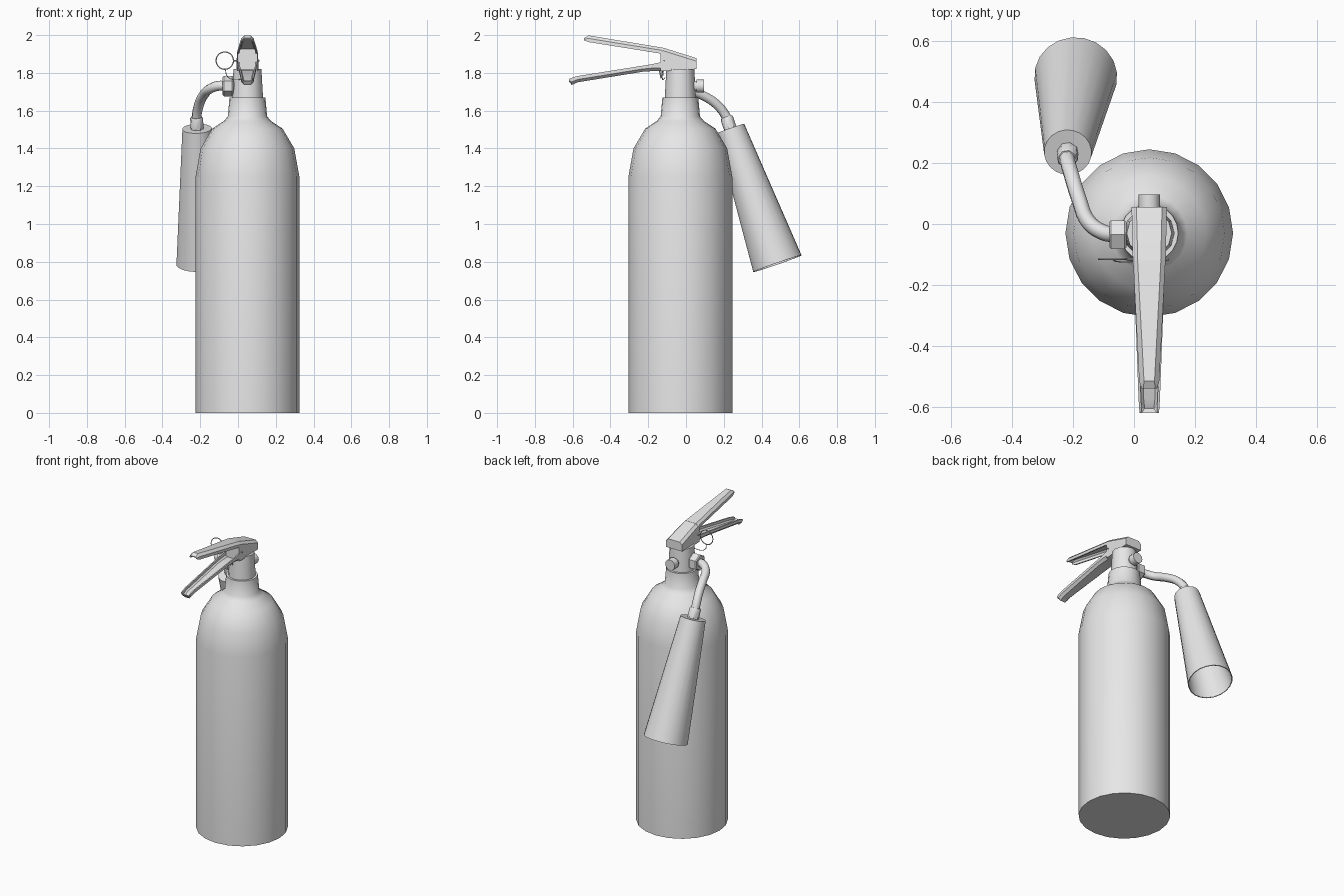
import bpy, bmesh, math
from mathutils import Vector

cube = bpy.data.objects.get("Cube")
if cube:
    bpy.data.objects.remove(cube, do_unlink=True)

grey = bpy.data.materials.new("light_grey")
grey.use_nodes = True
grey.diffuse_color = (0.8, 0.8, 0.8, 1)
grey.node_tree.nodes["Principled BSDF"].inputs["Base Color"].default_value = (0.8, 0.8, 0.8, 1)


def loft(name, rings, angle=40):
    """Skin a row of equal point loops and cap both ends."""
    bm = bmesh.new()
    loops = [[bm.verts.new(p) for p in ring] for ring in rings]
    n = len(loops[0])
    for a, b in zip(loops, loops[1:]):
        for i in range(n):
            j = (i + 1) % n
            bm.faces.new((a[i], a[j], b[j], b[i]))
    bm.faces.new(loops[0])
    bm.faces.new(loops[-1])
    bmesh.ops.recalc_face_normals(bm, faces=bm.faces)
    mesh = bpy.data.meshes.new(name)
    bm.to_mesh(mesh)
    bm.free()
    mesh.materials.append(grey)
    mesh.polygons.foreach_set("use_smooth", [True] * len(mesh.polygons))
    mesh.set_sharp_from_angle(angle=math.radians(angle))
    obj = bpy.data.objects.new(name, mesh)
    bpy.context.collection.objects.link(obj)
    return obj


def turned(name, origin, axis, profile, sides):
    """Round part: profile is (distance along axis, radius)."""
    turn = Vector((0, 0, 1)).rotation_difference(Vector(axis))
    rings = []
    for d, r in profile:
        rings.append([Vector(origin) + turn @ Vector((r * math.cos(a), r * math.sin(a), d))
                      for a in (math.tau * i / sides for i in range(sides))])
    return loft(name, rings)


def wire(name, points, radius):
    curve = bpy.data.curves.new(name, "CURVE")
    curve.dimensions = "3D"
    curve.bevel_depth = radius
    curve.bevel_resolution = 2
    curve.resolution_u = 5
    curve.use_fill_caps = True
    spline = curve.splines.new("BEZIER")
    spline.bezier_points.add(len(points) - 1)
    for bp, p in zip(spline.bezier_points, points):
        bp.co = p
        bp.handle_left_type = bp.handle_right_type = "AUTO"
    curve.materials.append(grey)
    obj = bpy.data.objects.new(name, curve)
    bpy.context.collection.objects.link(obj)


CX, CY = 0.05, -0.03


def lever(name, stations, hollow=True, flip=False, wall=0.008):
    """Folded lever: stations are (y, top z, bottom z, half width)."""
    rings = []
    for y, top, bottom, w in stations:
        web, rim = (bottom, top) if flip else (top, bottom)
        s = -1 if flip else 1
        c = min(0.016, 0.45 * (top - bottom))
        t = min(wall, 0.4 * (top - bottom))
        half = [(w, rim), (w, web - s * c), (w - c, web)]
        pts = [(-x, z) for x, z in half] + half[::-1]
        if hollow:
            inner = [(w - t, rim), (w - t, web - s * (c + t / 4)), (w - c - t / 4, web - s * t)]
            pts += inner + [(-x, z) for x, z in inner[::-1]]
        rings.append([(CX + x, y, z) for x, z in pts])
    return loft(name, rings, 25)


# Cylinder body with domed shoulder and neck
turned("tank", (CX, CY, 0), (0, 0, 1),
       [(0, 0.275), (1.25, 0.275), (1.4, 0.248), (1.505, 0.186),
        (1.545, 0.125), (1.57, 0.104), (1.67, 0.095)], 20)

# Valve
turned("valve_body", (CX, CY, 1.66), (0, 0, 1), [(0, 0.083), (0.16, 0.074)], 12)
turned("back_gauge", (CX, 0.02, 1.73), (0, 1, 0),
       [(0, 0.028), (0.035, 0.028), (0.035, 0.035), (0.076, 0.035)], 12)
turned("outlet_stem", (0, -0.035, 1.73), (-1, 0, 0), [(0, 0.032), (0.03, 0.032)], 12)
turned("outlet_nut", (-0.025, -0.035, 1.73), (-1, 0, 0),
       [(0, 0.048), (0.006, 0.054), (0.05, 0.054), (0.056, 0.048)], 6)

# Levers and the head joining them
lever("upper_lever", [(-0.54, 1.985, 1.972, 0.025), (-0.515, 1.998, 1.963, 0.033),
                      (-0.12, 1.933, 1.9, 0.053)])
lever("lever_head", [(-0.135, 1.935, 1.81, 0.053), (-0.11, 1.93, 1.81, 0.054),
                     (0.055, 1.878, 1.82, 0.058)], hollow=False)
lever("lower_lever", [(-0.62, 1.768, 1.755, 0.032), (-0.605, 1.774, 1.736, 0.033),
                      (-0.575, 1.783, 1.75, 0.035), (-0.23, 1.838, 1.806, 0.048),
                      (-0.17, 1.848, 1.81, 0.05), (-0.12, 1.86, 1.81, 0.052)], flip=True)
turned("lever_hook", (CX, -0.132, 1.815), (0, 0, -1), [(0, 0.012), (0.045, 0.003)], 6)

# Safety pin, pull ring and seal thread
turned("safety_pin", (-0.025, -0.115, 1.865), (1, 0, 0), [(0, 0.004), (0.14, 0.004)], 8)
bpy.ops.mesh.primitive_torus_add(location=(-0.07, -0.115, 1.865), rotation=(math.pi / 2, 0, 0),
                                 major_radius=0.046, minor_radius=0.003,
                                 major_segments=28, minor_segments=6)
ring = bpy.context.object
ring.name = "pull_ring"
ring.data.materials.append(grey)
bpy.ops.object.shade_smooth()
wire("seal_thread", [(-0.068, -0.118, 1.82), (-0.055, -0.123, 1.78),
                     (-0.015, -0.124, 1.763), (0.04, -0.11, 1.775)], 0.002)

# Hose
horn_top = Vector((-0.217, 0.235, 1.505))
horn_end = Vector((-0.191, 0.484, 0.79))
axis = (horn_end - horn_top).normalized()
collar = horn_top - axis * 0.065
wire("hose", [(-0.06, -0.035, 1.73), (-0.1, -0.028, 1.732), (-0.15, 0.008, 1.715),
              (-0.18, 0.08, 1.685), (-0.205, 0.16, 1.635), collar, collar + axis * 0.04], 0.026)

# Discharge horn, open at the wide end
length = (horn_end - horn_top).length
turned("horn_collar", collar, axis, [(0, 0.03), (0.008, 0.035), (0.075, 0.035)], 8)
turned("discharge_horn", horn_top, axis,
       [(0, 0.078), (length, 0.136), (length, 0.131), (0.01, 0.073)], 20)
